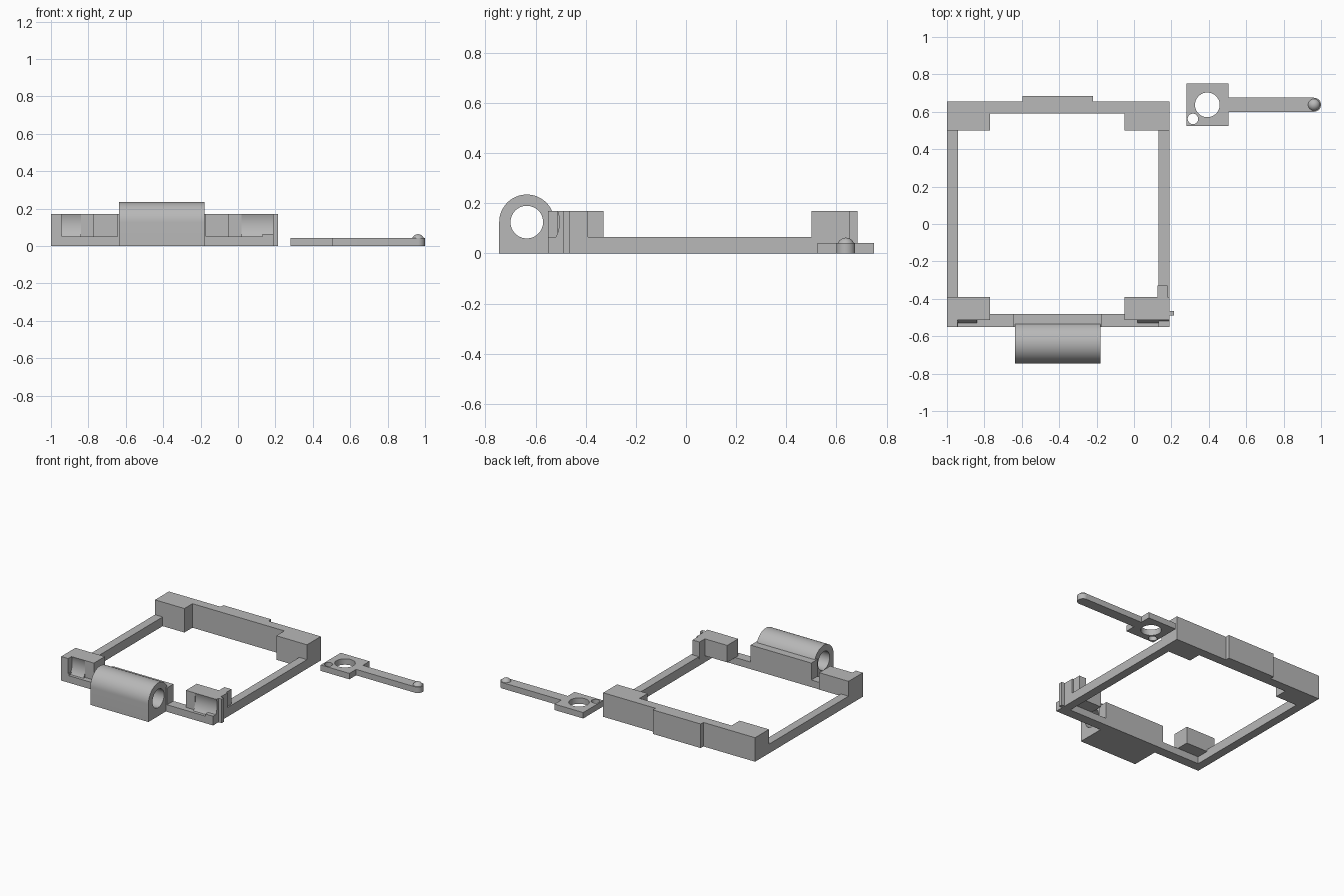
import bpy
import bmesh
from math import sin, cos, radians

cube = bpy.data.objects.get("Cube")
if cube:
    bpy.data.objects.remove(cube, do_unlink=True)

grey = bpy.data.materials.new("light grey plastic")
grey.use_nodes = True
colour = (0.48, 0.48, 0.48, 1)
grey.diffuse_color = colour
grey.node_tree.nodes["Principled BSDF"].inputs["Base Color"].default_value = colour


def finish(name, bm):
    bmesh.ops.recalc_face_normals(bm, faces=bm.faces)
    mesh = bpy.data.meshes.new(name)
    bm.to_mesh(mesh)
    bm.free()
    mesh.materials.append(grey)
    obj = bpy.data.objects.new(name, mesh)
    bpy.context.collection.objects.link(obj)
    return obj


def activate(obj):
    bpy.ops.object.select_all(action='DESELECT')
    obj.select_set(True)
    bpy.context.view_layer.objects.active = obj


def smooth(obj):
    activate(obj)
    bpy.ops.object.shade_smooth_by_angle(angle=radians(30))


def prism(name, points, start, end, axis):
    """Extrude a profile along x (points are y, z) or along z (points are x, y)."""
    bm = bmesh.new()
    place = (lambda p: (start, *p)) if axis == 'x' else (lambda p: (*p, start))
    face = bm.faces.new([bm.verts.new(place(p)) for p in points])
    grown = bmesh.ops.extrude_face_region(bm, geom=[face])["geom"]
    depth = end - start
    shift = (depth, 0, 0) if axis == 'x' else (0, 0, depth)
    bmesh.ops.translate(bm, vec=shift, verts=[v for v in grown if isinstance(v, bmesh.types.BMVert)])
    return finish(name, bm)


def box(name, x, y, z):
    rectangle = [(x[0], y[0]), (x[1], y[0]), (x[1], y[1]), (x[0], y[1])]
    return prism(name, rectangle, z[0], z[1], 'z')


def arc(centre, radius, first, last, steps):
    angles = [radians(first + (last - first) * i / steps) for i in range(steps + 1)]
    return [(centre[0] + radius * cos(a), centre[1] + radius * sin(a)) for a in angles]


def drill(obj, centre, radius, start, end, axis):
    cutter = prism("hole_cutter", arc(centre, radius, 0, 360, 48)[:-1], start, end, axis)
    cutter.hide_render = True
    activate(obj)
    mod = obj.modifiers.new("hole", 'BOOLEAN')
    mod.operation = 'DIFFERENCE'
    mod.solver = 'EXACT'
    mod.object = cutter
    bpy.ops.object.modifier_apply(modifier=mod.name)
    bpy.data.objects.remove(cutter, do_unlink=True)


LEFT, RIGHT = 0.19, -1.0
FRONT, BACK = -0.55, 0.655
TOP, RAIL = 0.17, 0.065
BARREL = (-0.635, 0.125)

# Rectangular frame
box("right_rail", (RIGHT, -0.94), (FRONT, BACK), (0, RAIL))
box("left_rail", (0.13, LEFT), (FRONT, BACK), (0, RAIL))
box("front_bar", (RIGHT, LEFT), (FRONT, -0.48), (0, 0.05))
box("front_centre_wall", (-0.645, -0.17), (FRONT, -0.48), (0, TOP))

# Back wall with thick corners and a raised pad
box("back_wall", (RIGHT, LEFT), (0.59, BACK), (0, TOP))
box("back_pad", (-0.595, -0.22), (BACK, 0.685), (0, TOP))
box("back_right_corner", (RIGHT, -0.77), (0.5, BACK), (0, TOP))
box("back_left_corner", (-0.05, LEFT), (0.5, BACK), (0, TOP))

# Front corners, hollowed by a curve concentric with the barrel
hollow = arc(BARREL, 0.13, -49, 20.3, 16)
cradle = [(-0.39, TOP), (-0.39, 0.05), (-0.48, 0.05), (-0.48, 0), (FRONT, 0)] + hollow
for side, span, inner in (("right", (-0.945, -0.84), (-0.84, -0.77)),
                          ("left", (0.02, LEFT), (-0.05, 0.02))):
    smooth(prism("front_" + side + "_cradle", cradle, span[0], span[1], 'x'))
    box("front_" + side + "_corner", inner, (-0.512, -0.39), (0.05, TOP))
box("front_right_rim", (RIGHT, -0.945), (FRONT, -0.39), (0, TOP))
box("left_fin", (LEFT, 0.215), (-0.49, -0.465), (0, TOP))
box("left_tab", (0.125, 0.18), (-0.39, -0.33), (0.05, TOP))

# Hinge barrel: round top on a square base, bored through
barrel_profile = [(-0.745, 0), (-0.525, 0)] + arc(BARREL, 0.11, 0, 180, 32)
barrel = prism("hinge_barrel", barrel_profile, -0.635, -0.18, 'x')
drill(barrel, BARREL, 0.065, -0.7, -0.1, 'x')
smooth(barrel)

# Separate lever with a drilled plate, round tip and domed button
THICK = 0.042
plate = box("lever_plate", (0.28, 0.505), (0.525, 0.75), (0, THICK))
drill(plate, (0.392, 0.637), 0.066, -0.1, 0.1, 'z')
drill(plate, (0.315, 0.562), 0.028, -0.1, 0.1, 'z')
smooth(plate)
tip = (0.9625, 0.6375)
arm_outline = [(0.505, 0.675), (0.505, 0.6)] + arc(tip, 0.0375, -90, 90, 24)
smooth(prism("lever_arm", arm_outline, 0, THICK, 'z'))
bm = bmesh.new()
bmesh.ops.create_uvsphere(bm, u_segments=32, v_segments=16, radius=0.034)
bmesh.ops.translate(bm, vec=(tip[0], tip[1], 0.034 - 0.005), verts=bm.verts)
bmesh.ops.bisect_plane(bm, geom=bm.verts[:] + bm.edges[:] + bm.faces[:],
                       plane_co=(0, 0, 0.03), plane_no=(0, 0, 1), clear_inner=True)
smooth(finish("lever_button", bm))
